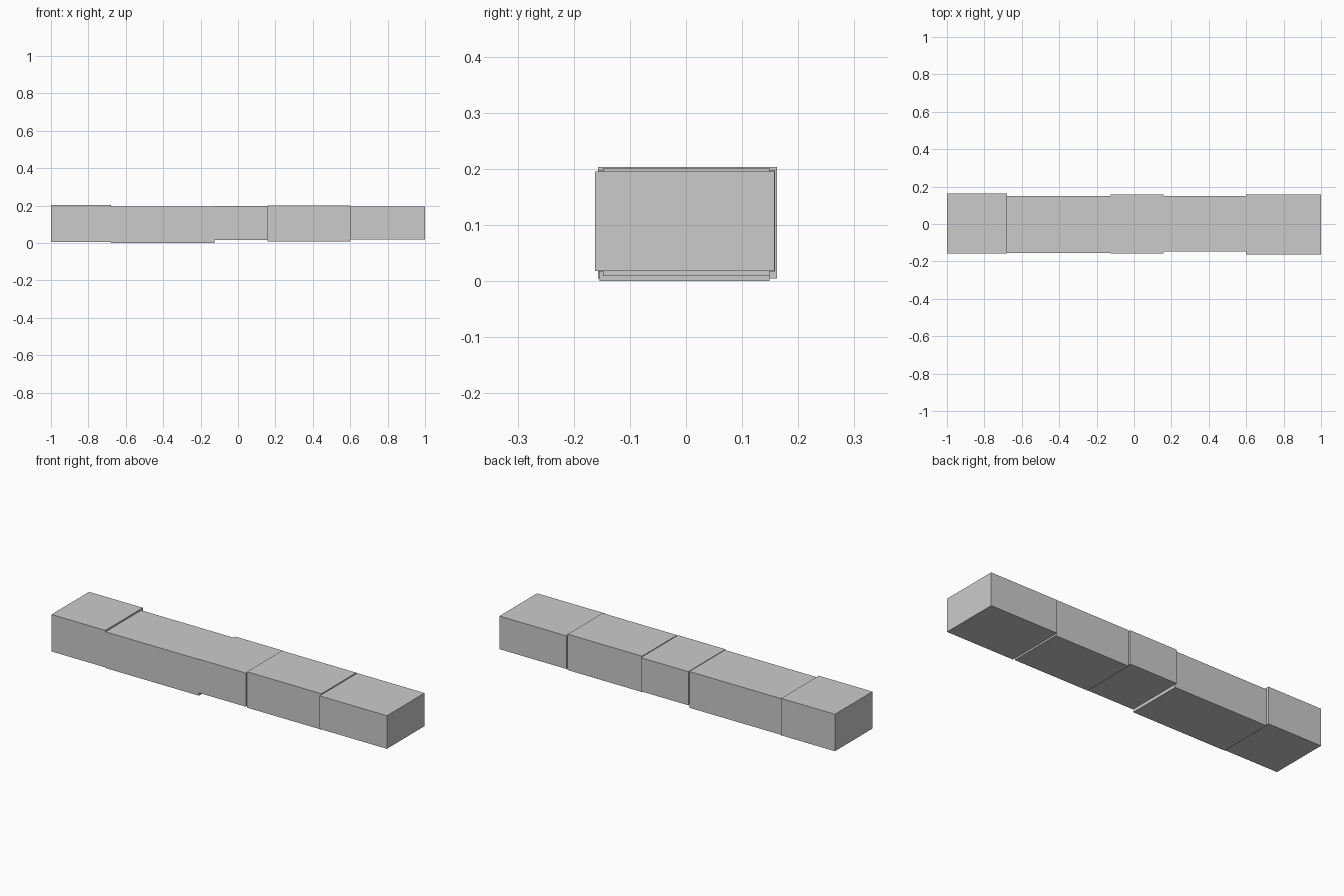
import bpy

if "Cube" in bpy.data.objects:
    bpy.data.objects.remove(bpy.data.objects["Cube"])


def block(name, x, y, z):
    """Box spanning the given (min, max) ranges."""
    bpy.ops.mesh.primitive_cube_add(size=1)
    ob = bpy.context.object
    ob.name = name
    ob.location = [(a + b) / 2 for a, b in (x, y, z)]
    ob.scale = [b - a for a, b in (x, y, z)]
    bpy.ops.object.transform_apply(location=True, rotation=False, scale=True)
    return ob


# Row of slightly uneven stone blocks laid end to end
joints = [-1.0, -0.68, -0.125, 0.157, 0.6, 1.0]
sections = [
    ((-0.157, 0.162), (0.005, 0.204)),
    ((-0.154, 0.149), (0.000, 0.195)),
    ((-0.157, 0.159), (0.017, 0.198)),
    ((-0.148, 0.149), (0.009, 0.202)),
    ((-0.162, 0.158), (0.018, 0.196)),
]
for i, (y, z) in enumerate(sections):
    block(f"stone_block_{i + 1}", (joints[i], joints[i + 1]), y, z)
